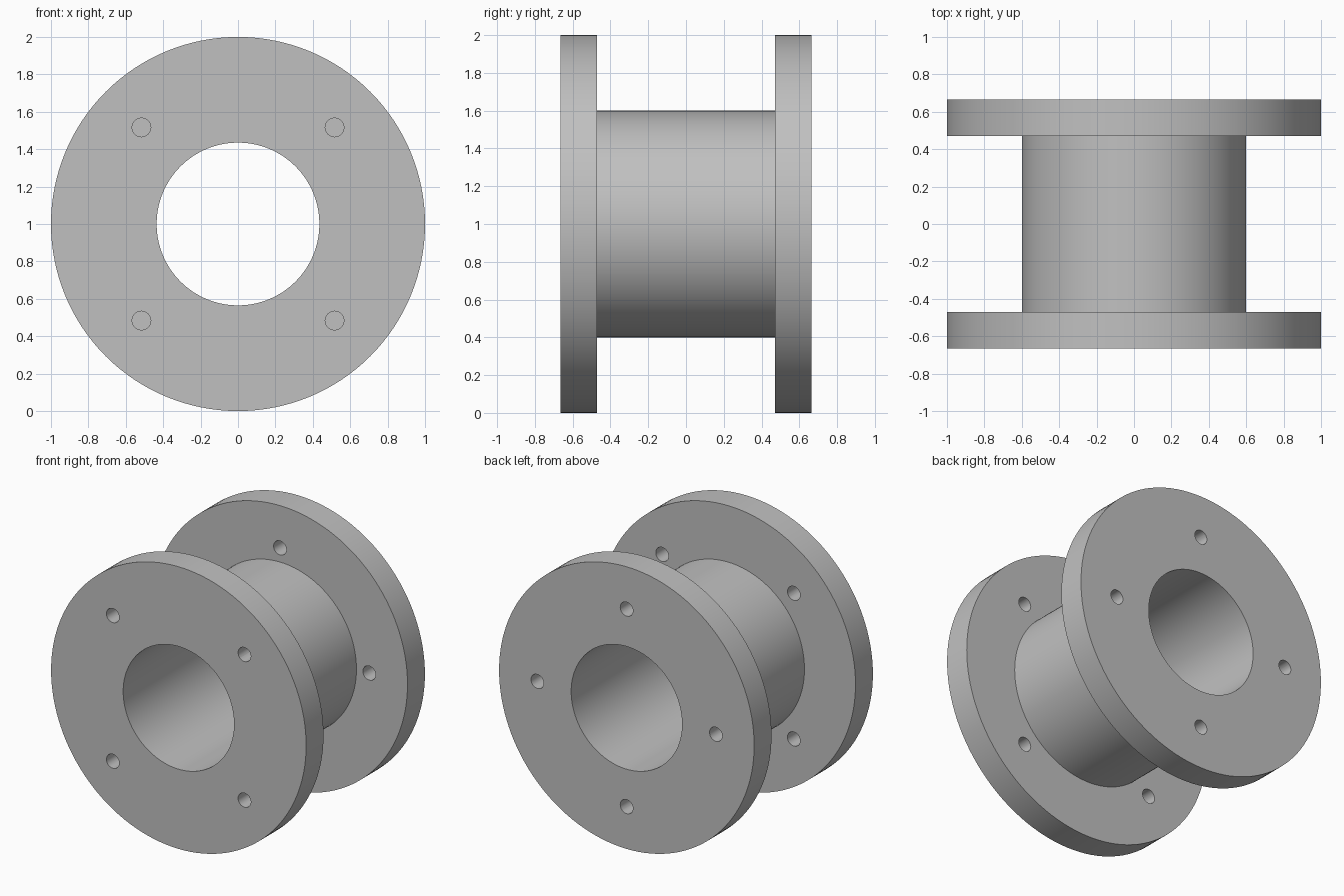
import bpy
import bmesh
from math import pi, cos, sin, radians
from mathutils import Matrix, Vector

cube = bpy.data.objects.get("Cube")
if cube:
    bpy.data.objects.remove(cube, do_unlink=True)

# Main dimensions
FLANGE_R, BARREL_R, BORE_R = 1.0, 0.6, 0.435
OUTER_Y, INNER_Y = 0.665, 0.47
HOLE_R = 0.05
SEGMENTS = 128
AXIS = Vector((0, 0, FLANGE_R))

grey = bpy.data.materials.new("plain_grey")
grey.use_nodes = True
colour = (0.53, 0.53, 0.53, 1)
grey.diffuse_color = colour
grey.node_tree.nodes["Principled BSDF"].inputs["Base Color"].default_value = colour


def make_object(name, bm):
    bmesh.ops.recalc_face_normals(bm, faces=bm.faces)
    mesh = bpy.data.meshes.new(name)
    bm.to_mesh(mesh)
    bm.free()
    mesh.materials.append(grey)
    obj = bpy.data.objects.new(name, mesh)
    bpy.context.collection.objects.link(obj)
    return obj


def lathe(name, profile):
    """Turn a closed (radius, y) profile around the horizontal axis."""
    bm = bmesh.new()
    verts = [bm.verts.new(AXIS + Vector((r, y, 0))) for r, y in profile]
    edges = [bm.edges.new((v, verts[i - 1])) for i, v in enumerate(verts)]
    bmesh.ops.spin(bm, geom=verts + edges, cent=AXIS, axis=(0, 1, 0),
                   angle=2 * pi, steps=SEGMENTS, use_merge=True)
    bmesh.ops.remove_doubles(bm, verts=bm.verts, dist=0.0001)
    return make_object(name, bm)


def bolt_hole_cutter(name, y, circle_r, start):
    """Four pins on a bolt circle, crossing one flange."""
    bm = bmesh.new()
    for i in range(4):
        a = radians(start + 90 * i)
        centre = AXIS + Vector((circle_r * cos(a), y, circle_r * sin(a)))
        bmesh.ops.create_cone(
            bm, cap_ends=True, segments=32, radius1=HOLE_R, radius2=HOLE_R,
            depth=0.4,
            matrix=Matrix.Translation(centre) @ Matrix.Rotation(pi / 2, 4, "X"))
    obj = make_object(name, bm)
    obj.hide_render = True
    return obj


# Bored barrel with a flange at each end
half = [(BORE_R, OUTER_Y), (FLANGE_R, OUTER_Y),
        (FLANGE_R, INNER_Y), (BARREL_R, INNER_Y)]
spool = lathe("flanged_spool", half + [(r, -y) for r, y in reversed(half)])

# Bolt holes: diagonal on the front flange, upright on the back one
mid = (OUTER_Y + INNER_Y) / 2
cutters = [bolt_hole_cutter("front_bolt_holes", -mid, 0.73, 45),
           bolt_hole_cutter("back_bolt_holes", mid, 0.70, 0)]

bpy.ops.object.select_all(action="DESELECT")
spool.select_set(True)
bpy.context.view_layer.objects.active = spool
for cutter in cutters:
    mod = spool.modifiers.new(cutter.name, "BOOLEAN")
    mod.operation = "DIFFERENCE"
    mod.solver = "EXACT"
    mod.object = cutter
    bpy.ops.object.modifier_apply(modifier=mod.name)
    bpy.data.objects.remove(cutter, do_unlink=True)

bpy.ops.object.shade_smooth_by_angle(angle=radians(30))
